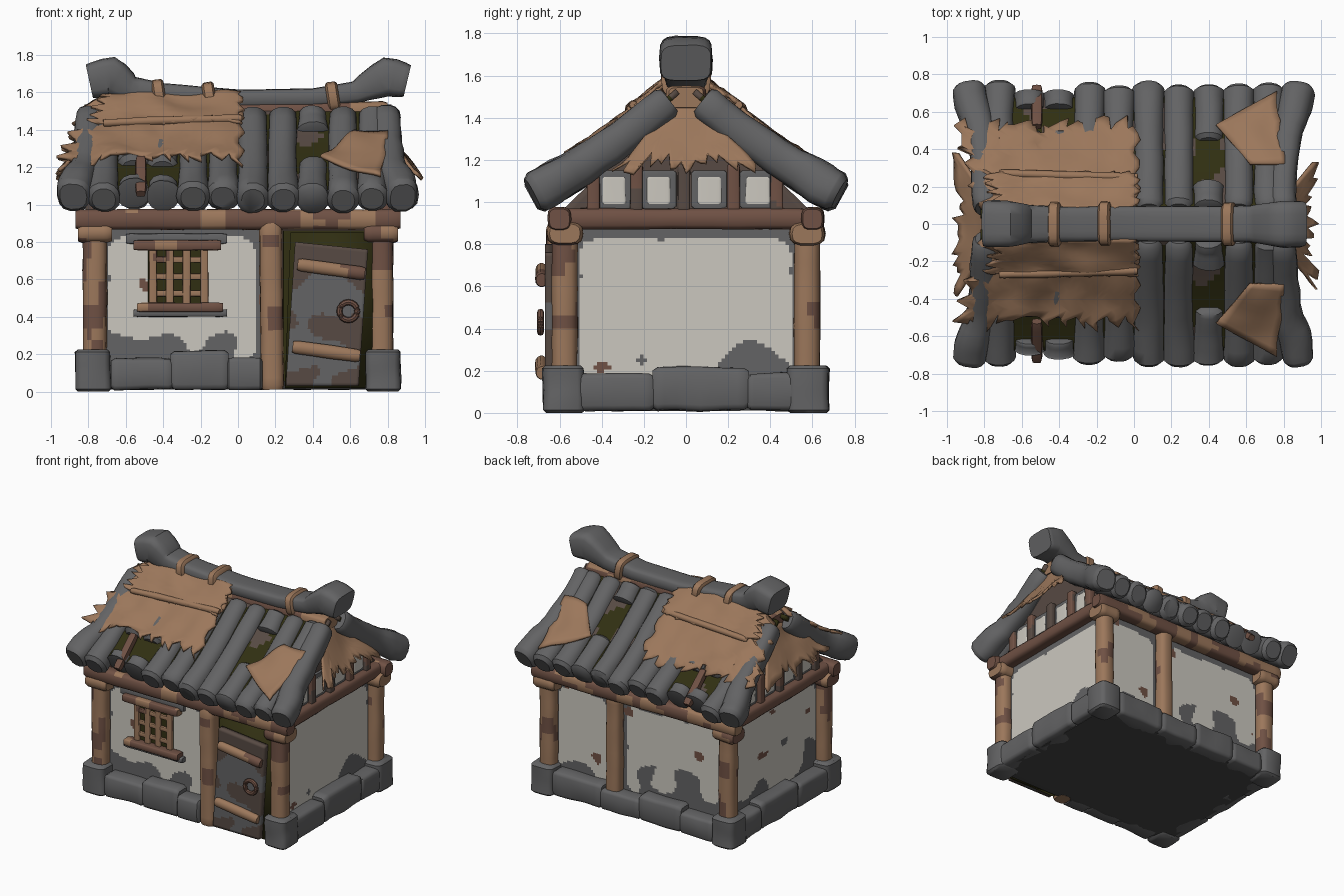
import bpy, bmesh, math, random
from mathutils import Vector, noise

if "Cube" in bpy.data.objects:
    bpy.data.objects.remove(bpy.data.objects["Cube"])

random.seed(4)
V = Vector


def mat(name, *rgb):
    m = bpy.data.materials.new(name)
    m.diffuse_color = (*rgb, 1)
    m.use_nodes = True
    m.node_tree.nodes["Principled BSDF"].inputs["Base Color"].default_value = m.diffuse_color
    return m


STONE = mat("grey stone", .125, .125, .128)
WOOD = mat("light wood", .33, .185, .105)
DARK = mat("red brown wood", .16, .082, .058)
PLASTER = mat("plaster", .60, .575, .52)
MOSS = mat("dark moss", .03, .028, .006)
EARTH = mat("grey brown wood", .095, .068, .056)
FLOOR = mat("floor", .06, .06, .06)


def lerp(a, b, t):
    return a + (b - a) * t


def roof(y):
    s = abs(y)
    return 1.54 - .9 * s + .27 * s * s


def finish(name, bm, mats, rule=None):
    """Turn a bmesh into an object, painting patches by noise or by a rule."""
    mats = mats if isinstance(mats, tuple) else (mats,)
    rule = rule or (lambda c: 1 if noise.noise(c * 5.5) > .24 else 0)
    bmesh.ops.recalc_face_normals(bm, faces=bm.faces)
    for f in bm.faces:
        f.material_index = min(rule(f.calc_center_median()), len(mats) - 1)
    me = bpy.data.meshes.new(name)
    bm.to_mesh(me)
    bm.free()
    for m in mats:
        me.materials.append(m)
    ob = bpy.data.objects.new(name, me)
    bpy.context.collection.objects.link(ob)
    return ob


def tube(name, pts, rad, mats, sides=14, sq=1.0, sub=5, wob=.08, end=.85):
    """Lofted bar along a path; rad is one (side, up) pair or one per point."""
    pts = [V(p) for p in pts]
    rad = rad if isinstance(rad, list) else [rad] * len(pts)
    rows = []
    for i in range(len(pts) - 1):
        for k in range(sub):
            t = k / sub
            rows.append((pts[i].lerp(pts[i + 1], t), lerp(V(rad[i]), V(rad[i + 1]), t)))
    rows.append((pts[-1], V(rad[-1])))
    d0, d1 = rows[1][0] - rows[0][0], rows[-2][0] - rows[-1][0]
    e = min(.025, d0.length * .5)
    rows = [(rows[0][0], rows[0][1] * end), (rows[0][0] + d0.normalized() * e, rows[0][1])] + rows[1:-1] + \
           [(rows[-1][0] + d1.normalized() * e, rows[-1][1]), (rows[-1][0], rows[-1][1] * end)]
    bm = bmesh.new()
    rings = []
    for i, (p, r) in enumerate(rows):
        t = (rows[min(i + 1, len(rows) - 1)][0] - rows[max(i - 1, 0)][0]).normalized()
        side = t.cross(V((0, 1, 0)) if abs(t.z) > .9 else V((0, 0, 1))).normalized()
        up = side.cross(t)
        ring = []
        for k in range(sides):
            a = math.tau * k / sides
            c, s = math.cos(a), math.sin(a)
            q = side * (r[0] * math.copysign(abs(c) ** sq, c)) + up * (r[1] * math.copysign(abs(s) ** sq, s))
            ring.append(bm.verts.new(p + q * (1 + wob * noise.noise((p + q) * 7))))
        rings.append(ring)
    for a, b in zip(rings, rings[1:]):
        for k in range(sides):
            bm.faces.new((a[k], a[k - 1], b[k - 1], b[k]))
    bm.faces.new(rings[0])
    bm.faces.new(rings[-1])
    return finish(name, bm, mats)


def block(name, lo, hi, mats, sq=.35, wob=.08, end=.85):
    """Rounded block between two corners, lofted along its longest axis."""
    lo, hi = V(lo), V(hi)
    c, h = (lo + hi) / 2, (hi - lo) / 2
    ax = max(range(3), key=lambda i: h[i])
    d = V((0, 0, 0))
    d[ax] = h[ax]
    r = [h[i] for i in range(3) if i != ax]
    return tube(name, [c - d, c + d], tuple(r), mats, 16, sq, 8, wob, end)


def sheet(name, f, nu, nv, mats, thick=.015, rag=0, rule=None):
    """Grid surface f(u, v) with a torn far edge and some thickness."""
    bm = bmesh.new()
    g = []
    for i in range(nu + 1):
        k = 1 - rag * random.random()
        g.append([bm.verts.new(f(i / nu, j / nv * k)) for j in range(nv + 1)])
    for i in range(nu):
        for j in range(nv):
            bm.faces.new((g[i][j], g[i + 1][j], g[i + 1][j + 1], g[i][j + 1]))
    ob = finish(name, bm, mats, rule)
    s = ob.modifiers.new("thickness", "SOLIDIFY")
    s.thickness, s.offset = thick, 0
    return ob


# floor and hidden core
block("floor", (-.8, -.6, .01), (.8, .6, .06), FLOOR, .15, 0, 1)
block("core", (-.7, -.5, .04), (.7, .5, .95), EARTH, .1, 0, 1)


# plaster walls with worn grey borders
def wall(name, p, q):
    p, q = V(p), V(q)
    n, w = (q - p).normalized(), (q - p).length

    def rule(c):
        s = (c - p).dot(n)
        dx, dz = min(s, w - s), min(c.z - .12, .86 - c.z)
        r = .12
        d = r - math.hypot(max(0, r - dx), max(0, r - dz)) if dx < r and dz < r else min(dx, dz)
        if noise.noise(c * 7 + V((3, 9, 1))) > .56:
            return 2
        worn = c.z < .28 + .42 * noise.noise(c * 3.6 + V((1, 2, 5)))
        return 1 if d < .035 + .015 * noise.noise(c * 9) or worn else 0
    sheet(name, lambda u, v: p.lerp(q, u) + V((0, 0, .12 + .78 * v)), int(w * 60), 45,
          (PLASTER, STONE, DARK), .03, 0, rule)


wall("front_wall", (-.73, -.54, 0), (.13, -.54, 0))
wall("back_wall_wide", (-.73, .54, 0), (.15, .54, 0))
wall("back_wall_narrow", (.25, .54, 0), (.73, .54, 0))
for s in (-1, 1):
    wall("side_wall", (s * .735, -.54, 0), (s * .735, .54, 0))

# foundation stones
for x0, x1, z1 in ((-.68, -.35, .18), (-.36, -.05, .22), (-.06, .13, .18)):
    block("front_stone", (x0, -.67, .01), (x1, -.5, z1), (STONE, STONE))
for x0, x1, z1 in ((-.68, -.4, .17), (-.41, -.05, .21), (-.06, .28, .17), (.27, .69, .2)):
    block("back_stone", (x0, .5, .01), (x1, .66, z1), STONE)
for s in (-1, 1):
    for y0, y1, z1 in ((-.54, -.15, .19), (-.16, .3, .22), (.29, .54, .19)):
        xs = sorted((s * .69, s * .86))
        block("side_stone", (xs[0], y0, .01), (xs[1], y1, z1), STONE)
    for t in (-1, 1):
        xs, ys = sorted((s * .68, s * .87)), sorted((t * .48, t * .68))
        block("corner_stone", (xs[0], ys[0], 0), (xs[1], ys[1], .225), STONE, .45)

# posts, log ends and beams
TIMBER, BEAM = (WOOD, DARK), (DARK, WOOD)
for s in (-1, 1):
    for t in (-1, 1):
        x, y = s * .765, t * .575
        tube("corner_post", [(x, y, .15), (x, y, .9)], (.065, .062), TIMBER, sub=12, sq=.8)
        tube("log_end", [(x - .09, y, .85), (x + .09, y, .85)], (.085, .055), TIMBER, sub=4, sq=.7)
    tube("long_beam", [(-.87, s * .6, .92), (.87, s * .6, .92)], (.055, .055), BEAM, sub=26, sq=.6)
    tube("end_beam", [(s * .78, -.63, .92), (s * .78, .63, .92)], (.055, .05), (DARK, DARK), sub=20, sq=.6)
tube("front_mid_post", [(.185, -.6, .01), (.175, -.6, .9)], (.062, .065), TIMBER, sub=14, sq=.7)
tube("back_mid_post", [(.2, .575, .02), (.2, .575, .9)], (.06, .06), TIMBER, sub=14, sq=.7)

# window
block("window_hole", (-.48, -.565, .44), (-.16, -.55, .8), MOSS, .1, 0, 1)
block("window_head_board", (-.6, -.58, .79), (-.06, -.54, .845), STONE, .3)
block("window_sill_stone", (-.56, -.6, .4), (-.06, -.54, .44), STONE, .4)
block("window_head", (-.56, -.62, .755), (-.09, -.55, .81), (DARK, WOOD))
block("window_sill", (-.54, -.63, .425), (-.08, -.55, .475), (DARK, WOOD))
for x in (-.455, -.365, -.275, -.18):
    block("window_bar", (x - .021, -.592, .45), (x + .021, -.562, .78), TIMBER)
for z in (.525, .615, .705):
    block("window_rail", (-.47, -.585, z - .016), (-.16, -.56, z + .016), TIMBER)

# leaning door
block("door_recess", (.24, -.58, .02), (.73, -.53, .86), MOSS, .1, 0, 1)
sheet("door_frame", lambda u, v: V((.25 + .46 * u + .03 * v, -.6, .02 + .83 * v)), 2, 2, MOSS, .05)
sheet("door_panel", lambda u, v: V((.255 + .39 * u + .05 * v, -.645, .03 + (.77 - .04 * u) * v)), 24, 40,
      (EARTH, STONE), .05, 0, lambda c: int(noise.noise(c * 5 + V((7, 0, 2))) > .12))
for z in (.2, .64):
    tube("door_bar", [(.28 + z * .06, -.685, z + .04), (.64 + z * .06, -.685, z - .01)], (.03, .036), TIMBER, sub=8)
ring = [(.59 + .048 * math.cos(a * math.tau / 16), -.69, .43 + .048 * math.sin(a * math.tau / 16)) for a in range(17)]
tube("door_ring", ring, (.016, .016), DARK, 8, 1, 1, 0, 1)

# roof deck, tile rows and corner rolls, front and back
for s in (-1, 1):
    sheet("roof_deck", lambda u, v: V((lerp(-.82, .82, u), s * (.04 + .63 * v), roof(.04 + .63 * v) + .02)),
          50, 20, (MOSS, EARTH), .03)
    for i in range(10):
        x = -.72 + .16 * i
        spans = [(.07, .72)]
        if i in (1, 2):
            spans = [(.07, .46), (.6, .68)]
        if i == 7:
            spans = [(.07, .19), (.43, .72)]
        for a, b in spans:
            ys = [lerp(a, b + random.uniform(-.02, .02), k / 4) for k in range(5)]
            tube("tile_row", [(x, s * y, roof(y)) for y in ys],
                 [(.078, .08), (.08, .085), (.08, .082), (.083, .085), (.088, .09)], STONE, 14, .9, 2, .12, .72)
    for t in (-1, 1):
        tube("corner_roll", [(t * x, s * y, roof(y) + .012) for x, y in
                             ((.79, .08), (.80, .3), (.825, .5), (.865, .64), (.88, .73))],
             [(.075, .08), (.075, .085), (.08, .09), (.095, .1), (.09, .095)], STONE, 14, .8, 3, .15, .8)
    # torn boards over the roof
    for k, (depth, lift, wide) in enumerate(((.5, .105, .81), (.2, .125, .7))):
        def board(u, v):
            y = .08 + depth * v
            left = -wide - (.14 - .05 * k) * v - .045 * math.sin(v * 31)
            p = V((lerp(.015 - .02 * math.sin(v * 23), left, u), s * y, roof(y) + lift))
            p.z += .03 * noise.noise(p * 6) - .05 * max(0, u - .9) * 10 * (1 - v) * (1 - k)
            return p
        sheet("torn_boards", board, 30, 12, (WOOD, WOOD), .018, .2 - .1 * k)
    tube("roof_batten", [(-.72, s * .27, roof(.27) + .12), (.02, s * .25, roof(.25) + .13)],
         (.022, .022), WOOD, 10, sub=10, wob=.3)
    tube("loose_stick", [(-.52, s * .52, roof(.52) + .1), (-.52, s * .73, roof(.73) + .03)], (.03, .025), DARK, 8, .5)

    def patch(u, v):
        a = V((.44, .53)).lerp(V((.62, .32)), u)
        b = V((.77, .71)).lerp(V((.81, .32)), u)
        x, y = a.lerp(b, v)
        return V((x, s * y, roof(y) + .11 + .03 * noise.noise(V((x, y, s)) * 6)))
    sheet("roof_patch", patch, 10, 8, WOOD, .018, .05)

# ridge with upturned ends, under-beam and bindings
tube("ridge", [(-.795, 0, 1.66), (-.68, 0, 1.685), (-.57, 0, 1.615), (-.4, 0, 1.59), (0, 0, 1.565), (.4, 0, 1.57),
               (.63, 0, 1.6), (.8, 0, 1.685), (.905, 0, 1.66)],
     [(.125, .095), (.125, .105), (.1, .07), (.095, .06), (.095, .05), (.095, .05), (.1, .06), (.125, .105),
      (.125, .09)], STONE, 18, .5, 4, .05, .96)
block("ridge_beam", (-.78, -.095, 1.44), (.8, .095, 1.55), (DARK, WOOD), .4)
for x, z in ((-.42, 1.59), (-.15, 1.575), (.51, 1.575)):
    tube("ridge_binding", [(x - .035, 0, z - .005), (x + .03, 0, z + .005)], (.118, .082), WOOD, 18, .6, 3)

# gable ends: vent panels, posts and ragged aprons
for s in (-1, 1):
    sheet("gable_wall", lambda u, v: V((s * .75, lerp(-1, 1, u) * lerp(.62, .06, v), lerp(.93, 1.47, v))),
          24, 12, EARTH, .03)
    for y in (-.34, -.13, .11, .34):
        block("vent_frame", (s * .775 - .012, y - .085, .97), (s * .775 + .012, y + .085, 1.15), STONE, .3, 0)
        block("vent_plaster", (s * .79 - .004, y - .055, .99), (s * .79 + .004, y + .055, 1.12), PLASTER, .6, .1)
    for y in (-.44, -.235, -.01, .225, .43):
        block("vent_post", (s * .785 - .03, y - .03, .95), (s * .785 + .03, y + .03, 1.18), (DARK, EARTH))
    half = .36 if s > 0 else .44

    def apron(u, v):
        y = lerp(-1, 1, u) * lerp(.05, half, v)
        p = V((s * lerp(.77, .985, v ** 1.3), y, lerp(1.47, 1.13, v)))
        p.z += .04 * noise.noise(p * 6)
        return p
    sheet("gable_apron", apron, 26, 8, WOOD, .018, .32)

# smooth rounded surfaces, keep hard edges
bpy.ops.object.select_all(action="SELECT")
bpy.context.view_layer.objects.active = bpy.context.selected_objects[0]
bpy.ops.object.shade_smooth_by_angle(angle=math.radians(42))
